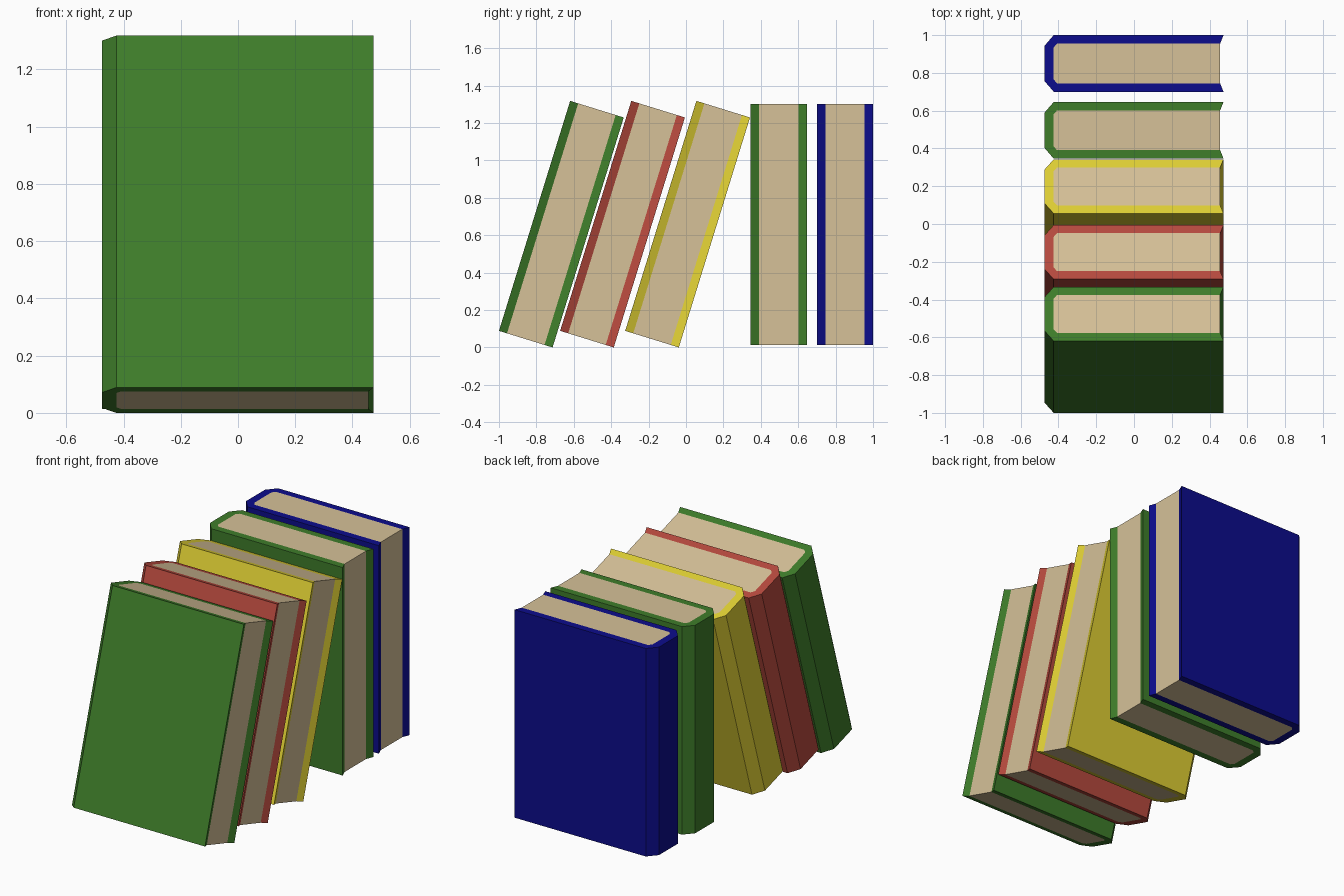
import bpy, bmesh, math

if "Cube" in bpy.data.objects:
    bpy.data.objects.remove(bpy.data.objects["Cube"])

H, HALF = 1.287, 0.15            # book height, half thickness
LEAN = math.radians(17.2)


def material(name, rgb):
    m = bpy.data.materials.new(name)
    lin = [((c / 255 + 0.055) / 1.055) ** 2.4 if c > 10 else c / 255 / 12.92 for c in rgb]
    m.diffuse_color = (*lin, 1)
    m.use_nodes = True
    m.node_tree.nodes["Principled BSDF"].inputs["Base Color"].default_value = m.diffuse_color
    return m


paper = material("paper", (214, 193, 152))
green = material("green_cover", (62, 125, 42))
red = material("red_cover", (184, 74, 62))
yellow = material("yellow_cover", (224, 208, 52))
blue = material("blue_cover", (12, 12, 140))


def mirrored(points):
    return points + [(x, -y) for x, y in reversed(points)]


# Cross-sections seen from above: cover outline and page block, fore-edge to spine and back
OUTER = mirrored([(0.474, -HALF), (-0.425, -HALF), (-0.475, -0.092)])
INNER = mirrored([(0.456, -0.105), (-0.408, -0.105), (-0.425, -0.085)])


def book(name, cover, y, lean=0.0, z=0.0):
    bm = bmesh.new()
    rings = [[[bm.verts.new((px, py, h)) for px, py in prof] for prof in (OUTER, INNER)]
             for h in (0, H)]
    (ob, ib), (ot, it) = rings
    # Cover boards and spine
    for i in range(5):
        bm.faces.new((ob[i], ob[i + 1], ot[i + 1], ot[i]))
        for o, n in rings:
            bm.faces.new((o[i], o[i + 1], n[i + 1], n[i]))
    # Slanted cover edges beside the recessed pages
    for i in (0, 5):
        bm.faces.new((ob[i], ot[i], it[i], ib[i]))
    # Paper: bottom, top and fore-edge
    for f in (ib, it, (ib[0], ib[5], it[5], it[0])):
        bm.faces.new(f).material_index = 1
    bmesh.ops.recalc_face_normals(bm, faces=bm.faces)
    mesh = bpy.data.meshes.new(name)
    bm.to_mesh(mesh)
    bm.free()
    mesh.materials.append(cover)
    mesh.materials.append(paper)
    ob_ = bpy.data.objects.new(name, mesh)
    ob_.location = (0, y, z)
    ob_.rotation_euler = (-lean, 0, 0)
    bpy.context.collection.objects.link(ob_)


# Leaning books, placed by their front-most edge and resting on a bottom edge
for name, cover, left in (("leaning_green_book", green, -1.0),
                          ("leaning_red_book", red, -0.673),
                          ("leaning_yellow_book", yellow, -0.325)):
    book(name, cover, left + HALF * math.cos(LEAN), LEAN, HALF * math.sin(LEAN))

# Upright books
book("upright_green_book", green, 0.496, z=0.014)
book("upright_blue_book", blue, 0.85, z=0.014)
